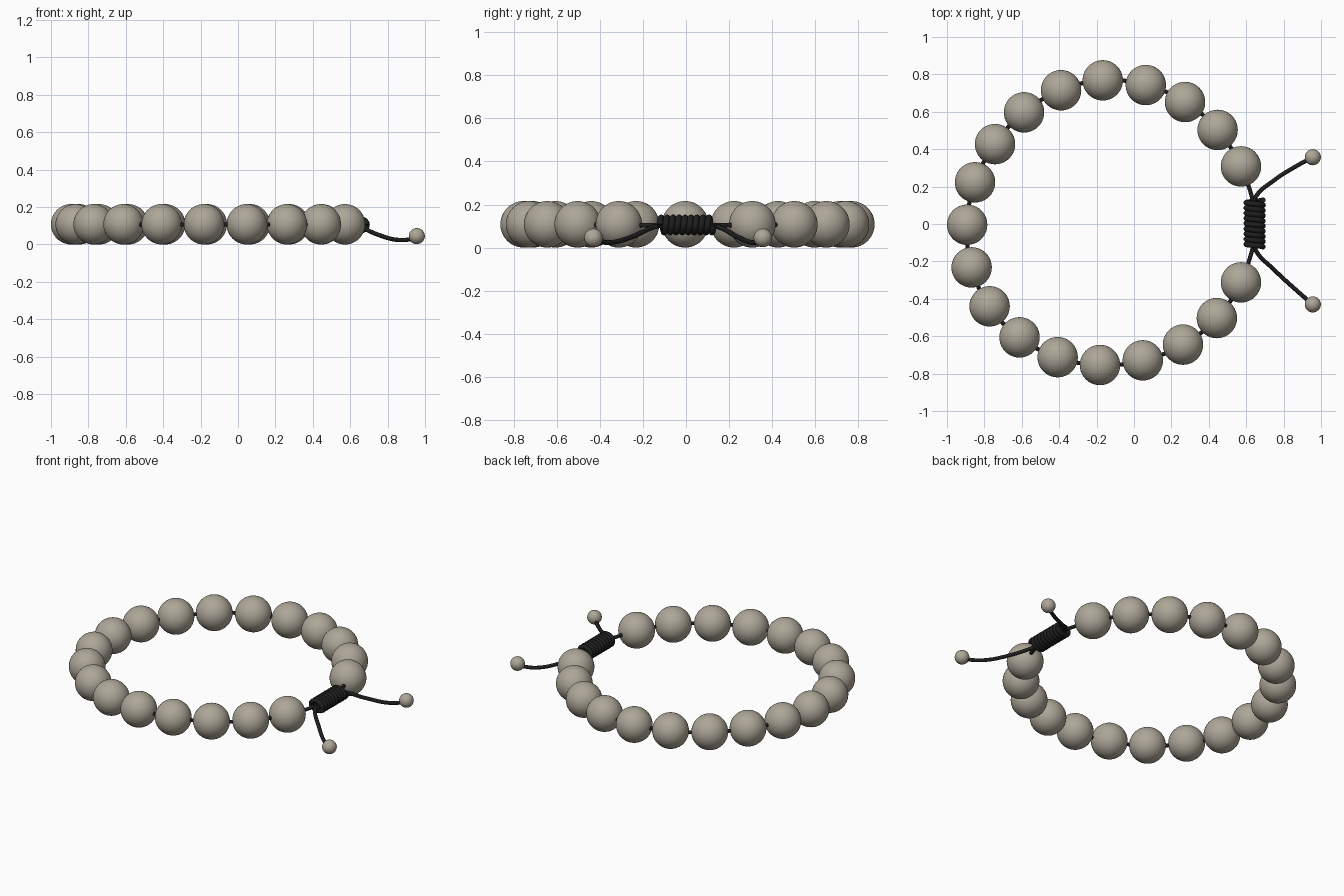
import bpy, math

if "Cube" in bpy.data.objects:
    bpy.data.objects.remove(bpy.data.objects["Cube"])

def material(name, rgb):
    m = bpy.data.materials.new(name)
    m.diffuse_color = (*rgb, 1)
    m.use_nodes = True
    m.node_tree.nodes["Principled BSDF"].inputs["Base Color"].default_value = m.diffuse_color
    return m

stone = material("warm grey stone", (0.42, 0.385, 0.315))
black = material("black cord", (0.013, 0.013, 0.013))

def bead(name, loc, r):
    bpy.ops.mesh.primitive_uv_sphere_add(segments=40, ring_count=24, radius=r, location=loc)
    o = bpy.context.object
    o.name = name
    o.data.materials.append(stone)
    bpy.ops.object.shade_smooth()
    return o

def cord(name, pts, r, cyclic=False, res=8):
    cu = bpy.data.curves.new(name, 'CURVE')
    cu.dimensions = '3D'
    cu.bevel_depth = r
    cu.bevel_resolution = 3
    cu.use_fill_caps = True
    cu.resolution_u = res
    sp = cu.splines.new('BEZIER')
    sp.bezier_points.add(len(pts) - 1)
    for bp, p in zip(sp.bezier_points, pts):
        bp.co = p
        bp.handle_left_type = bp.handle_right_type = 'AUTO'
    sp.use_cyclic_u = cyclic
    o = bpy.data.objects.new(name, cu)
    bpy.context.collection.objects.link(o)
    cu.materials.append(black)
    return o

# Main beads, strung in order around the loop
R = 0.108
ring = [(.572, .308), (.447, .503), (.273, .652), (.063, .743), (-.167, .768),
        (-.39, .715), (-.588, .597), (-.743, .427), (-.85, .223), (-.892, -.004),
        (-.868, -.232), (-.772, -.440), (-.612, -.606), (-.408, -.712),
        (-.182, -.754), (.047, -.729), (.262, -.645), (.443, -.503), (.572, -.312)]
for i, (x, y) in enumerate(ring):
    bead(f"bead_{i + 1}", (x, y, R), R)

# Cord running through the beads and the sliding knot
path = [(x, y, .106) for x, y in ring]
path += [(.617, -.19, .104), (.638, -.1, .104), (.638, .1, .104), (.617, .19, .104)]
cord("stringing_cord", path, .011, True)

# Sliding knot: a tight coil of wraps
turns, per = 9, 12
coil = []
for i in range(turns * per + 1):
    a = math.tau * i / per
    t = i / (turns * per)
    coil.append((.645 + .045 * math.cos(a), -.122 + .25 * t, .105 + .034 * math.sin(a)))
cord("knot_coil", coil, .0145, res=3)
cord("knot_core", [(.645, -.12, .105), (.645, .125, .105)], .024)

# Loose tails with small end beads
tails = {
    "upper": [(.632, .06, .105), (.645, .135, .100), (.755, .238, .050), (.86, .305, .024), (.955, .357, .032)],
    "lower": [(.632, -.06, .105), (.645, -.13, .100), (.755, -.25, .050), (.86, -.347, .024), (.955, -.430, .032)],
}
for n, pts in tails.items():
    cord(n + "_tail", pts, .0115)
    bead(n + "_end_bead", (.956, pts[-1][1], .045), .043)
